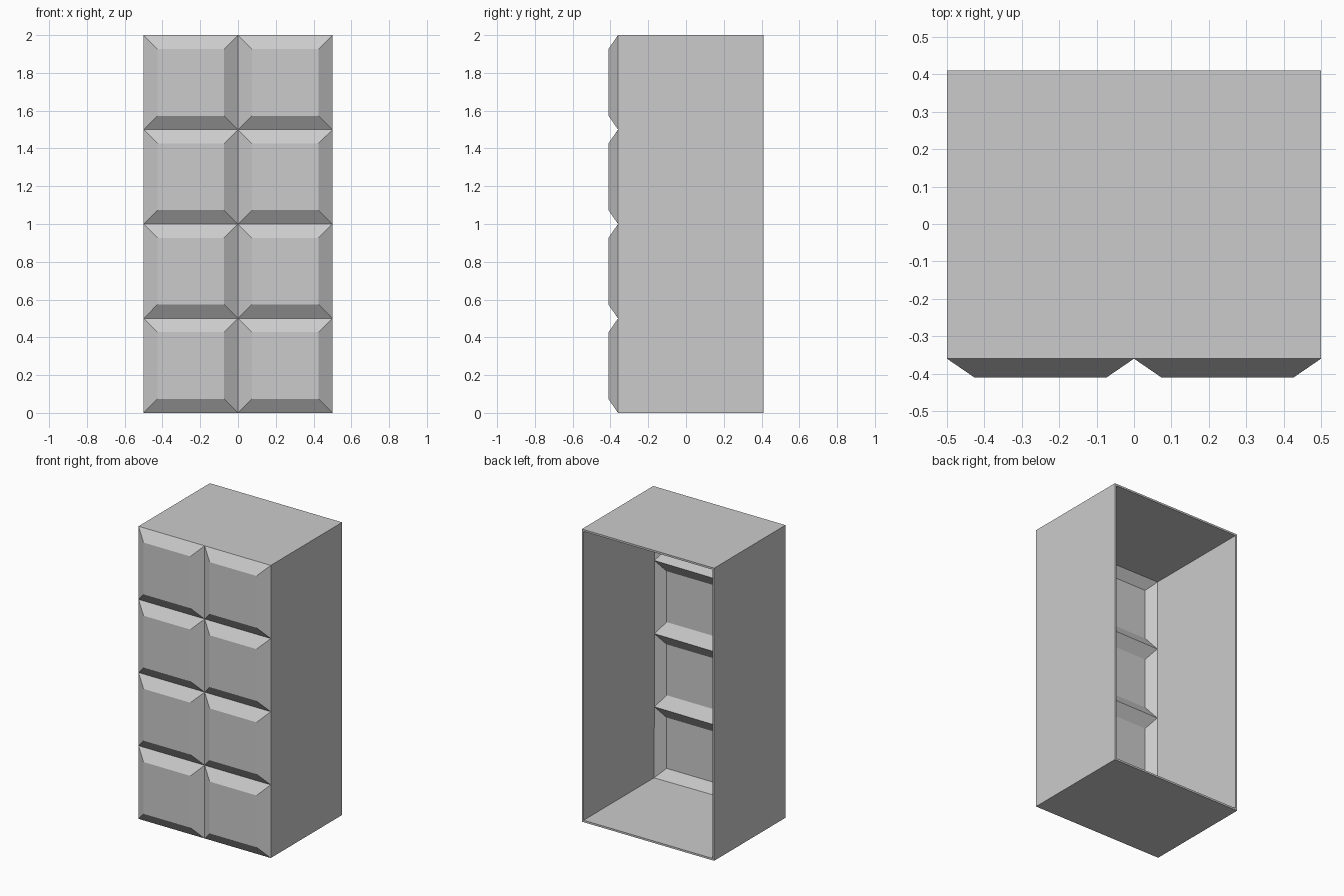
import bpy
import bmesh

cube = bpy.data.objects.get("Cube")
if cube:
    bpy.data.objects.remove(cube, do_unlink=True)

HALF_W, HEIGHT = 0.5, 2.0
FRONT, SEAM, BACK = -0.41, -0.36, 0.41
COLUMNS, ROWS = 2, 4
CELL = 0.5
BEVEL = 0.073
WALL = 0.013

# Plain grey finish
grey = bpy.data.materials.new("light grey")
grey.use_nodes = True
colour = (0.6, 0.6, 0.6, 1)
grey.diffuse_color = colour
grey.node_tree.nodes["Principled BSDF"].inputs["Base Color"].default_value = colour

bm = bmesh.new()


def rectangle(x, z, y, inset):
    """Corners of one cell, counter-clockwise from the front."""
    x0, x1 = x + inset, x + CELL - inset
    z0, z1 = z + inset, z + CELL - inset
    return [bm.verts.new(p) for p in
            ((x0, y, z0), (x1, y, z0), (x1, y, z1), (x0, y, z1))]


# Raised front panels with sloped borders
for col in range(COLUMNS):
    for row in range(ROWS):
        x, z = col * CELL - HALF_W, row * CELL
        outer = rectangle(x, z, SEAM, 0)
        inner = rectangle(x, z, FRONT, BEVEL)
        bm.faces.new(inner)
        for i in range(4):
            j = (i + 1) % 4
            bm.faces.new((outer[i], outer[j], inner[j], inner[i]))
bmesh.ops.remove_doubles(bm, verts=bm.verts, dist=0.0001)

# Side, top and bottom walls drawn back from the panel outline, back left open
rim = [e for e in bm.edges if e.is_boundary]
walls = bmesh.ops.extrude_edge_only(bm, edges=rim)["geom"]
for v in walls:
    if isinstance(v, bmesh.types.BMVert):
        v.co.y = BACK
bmesh.ops.recalc_face_normals(bm, faces=bm.faces)

# Keep the normals pointing outwards on the open shell
front_face = min(bm.faces, key=lambda f: f.calc_center_median().y)
if front_face.normal.y > 0:
    bmesh.ops.reverse_faces(bm, faces=bm.faces)

# Merge the wall strips into single flat sides
bmesh.ops.dissolve_limit(bm, angle_limit=0.01, verts=bm.verts, edges=bm.edges)

mesh = bpy.data.meshes.new("panelled_shell")
bm.to_mesh(mesh)
bm.free()
mesh.materials.append(grey)
shell = bpy.data.objects.new("panelled_shell", mesh)
bpy.context.collection.objects.link(shell)

# Thin wall thickness, grown inwards
solid = shell.modifiers.new("wall_thickness", "SOLIDIFY")
solid.thickness = WALL
solid.offset = -1
solid.use_even_offset = True
